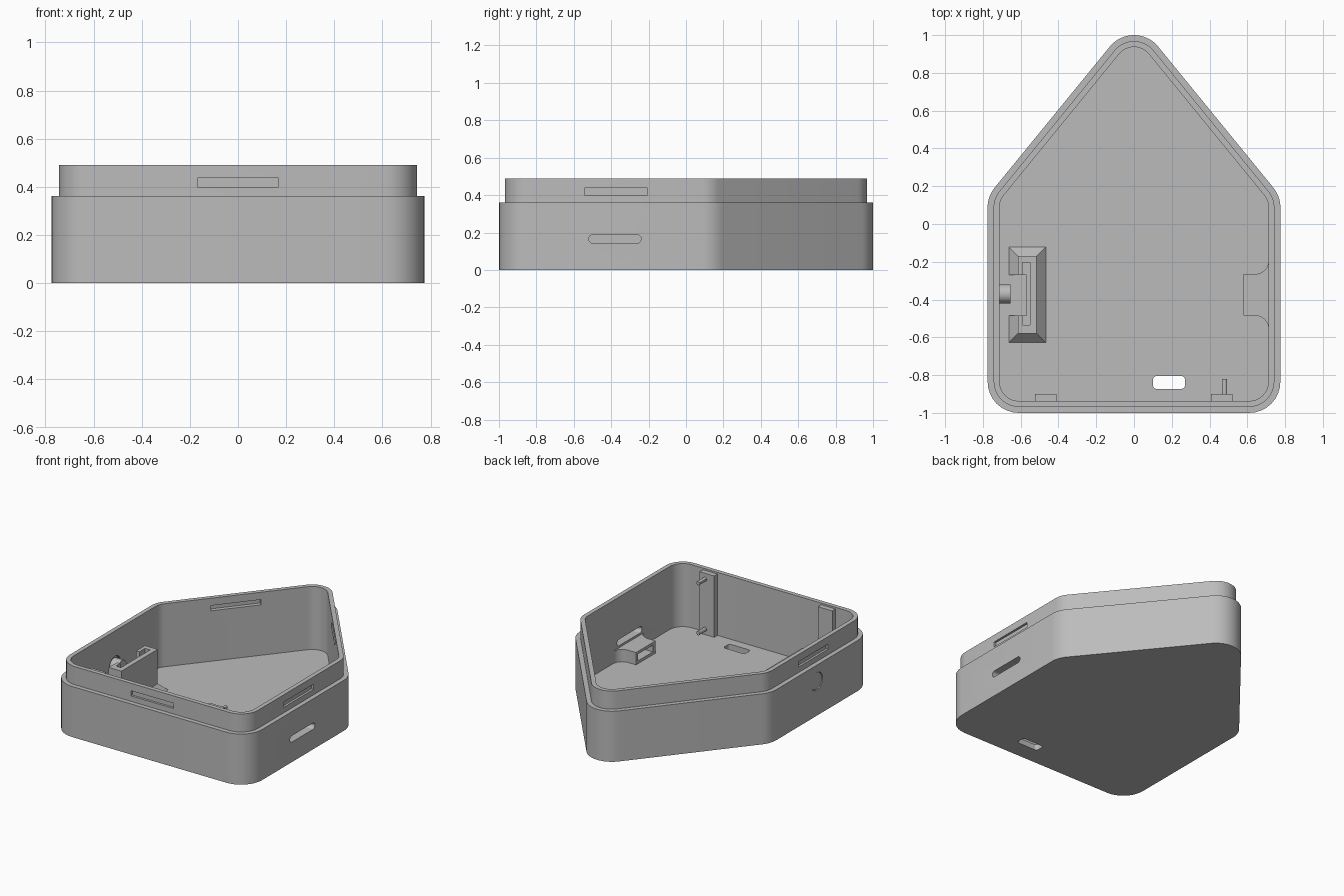
import bpy, bmesh
from math import sin, cos, radians, pi
from mathutils import Matrix, Vector

if "Cube" in bpy.data.objects:
    bpy.data.objects.remove(bpy.data.objects["Cube"], do_unlink=True)

grey = bpy.data.materials.new("plain_grey")
grey.use_nodes = True
GREY = (0.5, 0.5, 0.5, 1)
grey.diffuse_color = GREY
grey.node_tree.nodes["Principled BSDF"].inputs["Base Color"].default_value = GREY

HEIGHT, STEP, FLOOR = 0.49, 0.361, 0.04
LIP, WALL = 0.032, 0.063        # insets of the lip and of the cavity
HALF, RADIUS, SLOPE = 0.775, 0.165, 39.2


def arc(cx, cy, r, a0, a1, n=8):
    return [(cx + r * cos(radians(a0 + (a1 - a0) * i / n)),
             cy + r * sin(radians(a0 + (a1 - a0) * i / n))) for i in range(n + 1)]


def rounded_rect(u0, u1, v0, v1, r):
    return (arc(u1 - r, v0 + r, r, -90, 0) + arc(u1 - r, v1 - r, r, 0, 90)
            + arc(u0 + r, v1 - r, r, 90, 180) + arc(u0 + r, v0 + r, r, 180, 270))


def outline(inset):
    """House-shaped outline with concentric rounded corners."""
    r, cx, front, side, apex = RADIUS - inset, HALF - RADIUS, -0.835, 0.088, 0.835
    return (arc(cx, front, r, -90, 0) + arc(cx, side, r, 0, SLOPE)
            + arc(0, apex, r, SLOPE, 180 - SLOPE, 16)
            + arc(-cx, side, r, 180 - SLOPE, 180) + arc(-cx, front, r, 180, 270))


def loft(name, rings, axis="z"):
    """Skin a stack of (profile, height) rings and cap both ends."""
    bm = bmesh.new()
    loops = []
    for pts, h in rings:
        loops.append([bm.verts.new((u, v, h) if axis == "z" else
                                   (h, u, v) if axis == "x" else (u, h, v))
                      for u, v in pts])
    for a, b in zip(loops, loops[1:]):
        for i in range(len(a)):
            j = (i + 1) % len(a)
            bm.faces.new((a[i], a[j], b[j], b[i]))
    bm.faces.new(loops[0][::-1])
    bm.faces.new(loops[-1])
    bmesh.ops.remove_doubles(bm, verts=bm.verts, dist=1e-5)
    bmesh.ops.recalc_face_normals(bm, faces=bm.faces)
    mesh = bpy.data.meshes.new(name)
    bm.to_mesh(mesh)
    bm.free()
    mesh.materials.append(grey)
    obj = bpy.data.objects.new(name, mesh)
    bpy.context.collection.objects.link(obj)
    return obj


def rect(u0, u1, v0, v1):
    return [(u0, v0), (u1, v0), (u1, v1), (u0, v1)]


def box(name, x0, x1, y0, y1, z0, z1):
    return loft(name, [(rect(x0, x1, y0, y1), z0), (rect(x0, x1, y0, y1), z1)])


def cut(target, cutters):
    for c in cutters:
        c.hide_render = True
        mod = target.modifiers.new("cut", "BOOLEAN")
        mod.operation, mod.solver, mod.object = "DIFFERENCE", "EXACT", c
    bpy.context.view_layer.update()
    graph = bpy.context.evaluated_depsgraph_get()
    mesh = bpy.data.meshes.new_from_object(target.evaluated_get(graph))
    target.modifiers.clear()
    target.data = mesh
    for c in cutters:
        bpy.data.objects.remove(c, do_unlink=True)


def smooth(obj):
    bpy.ops.object.select_all(action="DESELECT")
    obj.select_set(True)
    bpy.context.view_layer.objects.active = obj
    bpy.ops.object.shade_smooth_by_angle(angle=radians(30))


# Open case: outer wall, stepped lip, cavity and floor in one skin
case = loft("case_shell", [
    (outline(0), 0), (outline(0), STEP), (outline(LIP), STEP),
    (outline(LIP), HEIGHT), (outline(WALL), HEIGHT), (outline(WALL), FLOOR)])

# Snap grooves centred on each of the five lip faces
cutters = []
lip_x = HALF - LIP
for centre, angle in (((0, -1 + LIP), -90), ((lip_x, -0.375), 0), ((-lip_x, -0.375), 180),
                      ((0.408 - LIP * 0.775, 0.546 - LIP * 0.632), SLOPE),
                      ((-0.408 + LIP * 0.775, 0.546 - LIP * 0.632), 180 - SLOPE)):
    groove = box("groove_cutter", -0.016, 0.03, -0.168, 0.168, 0.4, 0.437)
    groove.data.transform(Matrix.Translation(Vector((*centre, 0)))
                          @ Matrix.Rotation(radians(angle), 4, "Z"))
    cutters.append(groove)

# Switch slot in the left wall, button hole in the right wall, port in the floor
switch_slot = rounded_rect(-0.52, -0.24, 0.143, 0.188, 0.022)
cutters.append(loft("slot_cutter", [(switch_slot, 0.66), (switch_slot, 0.85)], "x"))
BUTTON = (-0.37, 0.245)
hole = arc(*BUTTON, 0.064, 0, 345, 23)
cutters.append(loft("button_cutter", [(hole, -0.85), (hole, -0.66)], "x"))
port = rounded_rect(0.1, 0.27, -0.873, -0.805, 0.02)
cutters.append(loft("port_cutter", [(port, -0.1), (port, 0.1)]))
cut(case, cutters)
smooth(case)

# Push button with a wider head and a stem reaching inside
head, stem = arc(*BUTTON, 0.06, 0, 345, 23), arc(*BUTTON, 0.05, 0, 345, 23)
smooth(loft("push_button", [(head, -0.77), (head, -0.72), (stem, -0.72), (stem, -0.655)], "x"))

# Button cradle: flared foot, upright frame, board slot, opening toward the button
frame = rect(-0.615, -0.515, -0.58, -0.17)
foot = rect(-0.663, -0.467, -0.628, -0.122)
cradle = loft("button_cradle", [(foot, FLOOR - 0.005), (foot, FLOOR),
                                (frame, FLOOR + 0.05), (frame, 0.335)])
cut(cradle, [box("board_cutter", -0.59, -0.55, -0.535, -0.205, 0.08, 0.5),
             box("opening_cutter", -0.75, -0.57, -0.485, -0.27, FLOOR, 0.5)])

# Switch shelf below the slot, flaring into the wall, hollow from its inner face
shelf_pts = ([(0.58, -0.485)] + arc(0.642, -0.555, 0.07, 90, 0) + [(0.74, -0.555), (0.74, -0.195)]
             + arc(0.642, -0.195, 0.07, 0, -90) + [(0.58, -0.265)])
shelf = loft("switch_shelf", [(shelf_pts, FLOOR - 0.005), (shelf_pts, 0.128)])
cut(shelf, [box("shelf_cutter", 0.5, 0.66, -0.455, -0.285, 0.06, 0.108)])
smooth(shelf)

# Front wall pads, one carrying two locating pegs
for side, x in (("left", 0.465), ("right", -0.468)):
    box("front_pad_" + side, x - 0.057, x + 0.057, -0.95, -0.9, FLOOR - 0.005, 0.478)
for level, z in (("lower", 0.08), ("upper", 0.437)):
    peg = arc(0.479, z, 0.014, 0, 330, 11)
    smooth(loft("locating_peg_" + level, [(peg, -0.91), (peg, -0.82)], "y"))
